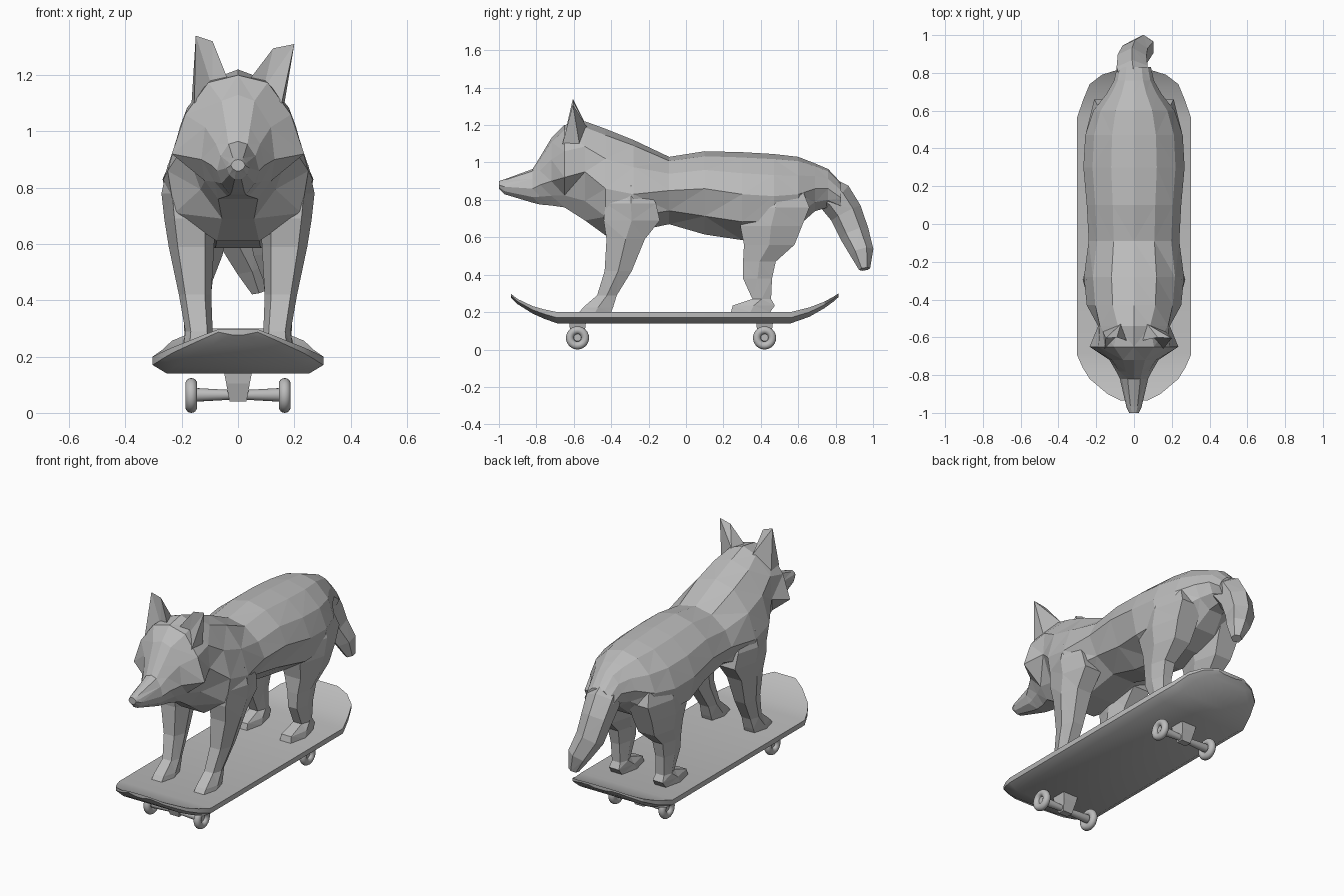
import bpy, bmesh, math
from mathutils import Vector

if "Cube" in bpy.data.objects:
    bpy.data.objects.remove(bpy.data.objects["Cube"], do_unlink=True)

grey = bpy.data.materials.new("plain_grey")
grey.use_nodes = True
grey.diffuse_color = (0.5, 0.5, 0.5, 1)
grey.node_tree.nodes["Principled BSDF"].inputs["Base Color"].default_value = (0.5, 0.5, 0.5, 1)


def finish(name, bm, triangulate=True):
    """Turn a bmesh into a named, flat shaded object."""
    bmesh.ops.recalc_face_normals(bm, faces=bm.faces[:])
    if triangulate:
        bmesh.ops.triangulate(bm, faces=bm.faces[:])
    mesh = bpy.data.meshes.new(name)
    bm.to_mesh(mesh)
    bm.free()
    mesh.materials.append(grey)
    obj = bpy.data.objects.new(name, mesh)
    bpy.context.collection.objects.link(obj)
    return obj


def loft(name, rings, triangulate=True):
    """Skin a row of equal-sized closed rings and cap both ends."""
    bm = bmesh.new()
    rows = [[bm.verts.new(p) for p in ring] for ring in rings]
    n = len(rows[0])
    for a, b in zip(rows, rows[1:]):
        for i in range(n):
            j = (i + 1) % n
            bm.faces.new((a[i], a[j], b[j], b[i]))
    bm.faces.new(rows[0])
    bm.faces.new(rows[-1])
    return finish(name, bm, triangulate)


def body_ring(y, top, bottom, w, mid, low=0.78, high=0.82):
    """Mirrored cross-section: spine, back, flank, widest point, belly."""
    half = [(0.45 * w, top - 0.06 * (top - bottom)),
            (high * w, mid + 0.5 * (top - mid)),
            (w, mid),
            (low * w, mid - 0.6 * (mid - bottom)),
            (0.3 * w, bottom)]
    right = [(x, y, z) for x, z in half]
    left = [(-x, y, z) for x, z in reversed(half)]
    return [(0, y, top)] + right + left


# Head, neck and trunk: y, top, bottom, half width, height of widest point
trunk = [
    (-1.0, 0.9, 0.86, 0.025, 0.88),
    (-0.97, 0.91, 0.83, 0.04, 0.87),
    (-0.82, 0.965, 0.785, 0.075, 0.86),
    (-0.78, 1.03, 0.775, 0.095, 0.88, 0.7),
    (-0.72, 1.13, 0.77, 0.13, 0.9, 0.65, 0.9),
    (-0.65, 1.2, 0.76, 0.235, 0.92, 0.5, 0.8),
    (-0.54, 1.22, 0.69, 0.19, 0.95, 0.7, 0.95),
    (-0.43, 1.18, 0.61, 0.25, 0.86, 0.9),
    (-0.28, 1.12, 0.63, 0.265, 0.83, 0.92),
    (-0.09, 1.03, 0.67, 0.24, 0.85),
    (0.1, 1.06, 0.615, 0.25, 0.86),
    (0.3, 1.055, 0.585, 0.268, 0.83, 0.88),
    (0.47, 1.045, 0.6, 0.258, 0.82, 0.9),
    (0.6, 1.03, 0.66, 0.215, 0.83, 0.9),
    (0.69, 0.995, 0.74, 0.145, 0.86),
    (0.76, 0.965, 0.76, 0.105, 0.86),
    (0.83, 0.89, 0.74, 0.09, 0.81),
]
loft("wolf_body", [body_ring(*s) for s in trunk])

# Tail: hangs down behind and curls to its left
path = [(0, 0.74, 0.85, 0.08), (-0.01, 0.8, 0.81, 0.095), (-0.01, 0.855, 0.73, 0.088),
        (0.005, 0.9, 0.62, 0.08), (0.05, 0.94, 0.52, 0.064), (0.075, 0.955, 0.43, 0.03)]
centres = [Vector(p[:3]) for p in path]
rings = []
for i, c in enumerate(centres):
    t = centres[min(i + 1, len(path) - 1)] - centres[max(i - 1, 0)]
    v = t.cross(Vector((1, 0, 0))).normalized()
    u = v.cross(t).normalized()
    ring = []
    for k in range(6):
        a = math.radians(30 + 60 * k)
        ring.append(c + path[i][3] * (u * math.cos(a) + v * math.sin(a)))
    rings.append(ring)
loft("tail", rings)


def leg_ring(side, z, front, back, inner, outer):
    """Six-sided horizontal slice of a leg."""
    cy, cx = (front + back) / 2, (inner + outer) / 2
    q = (outer - inner) * 0.3
    pts = [(cx - q, front), (cx + q, front), (outer, cy),
           (cx + q, back), (cx - q, back), (inner, cy)]
    return [(side * x, y, z) for x, y in pts]


# Legs: z, front y, back y, inner x, outer x
front_leg = [
    (0.2, -0.57, -0.4, 0.085, 0.195),
    (0.225, -0.55, -0.39, 0.085, 0.195),
    (0.29, -0.475, -0.37, 0.09, 0.187),
    (0.42, -0.435, -0.29, 0.095, 0.21),
    (0.59, -0.425, -0.22, 0.085, 0.246),
    (0.69, -0.44, -0.14, 0.08, 0.262),
    (0.78, -0.43, -0.16, 0.08, 0.272),
    (0.88, -0.37, -0.22, 0.1, 0.25),
]
hind_leg = [
    (0.2, 0.24, 0.45, 0.085, 0.205),
    (0.235, 0.25, 0.475, 0.09, 0.2),
    (0.27, 0.355, 0.455, 0.1, 0.19),
    (0.38, 0.305, 0.46, 0.1, 0.195),
    (0.47, 0.305, 0.48, 0.09, 0.205),
    (0.56, 0.31, 0.58, 0.055, 0.232),
    (0.66, 0.29, 0.62, 0.035, 0.252),
    (0.76, 0.3, 0.66, 0.03, 0.255),
    (0.86, 0.36, 0.62, 0.05, 0.225),
]
for side, word in ((1, "left"), (-1, "right")):
    loft("front_leg_" + word, [leg_ring(side, *s) for s in front_leg])
    loft("hind_leg_" + word, [leg_ring(side, *s) for s in hind_leg])

# Ears: broad hollow-fronted wedges, the left one splayed outward
ears = (("left", 1, (0.2, -0.605, 1.31), (0.125, -0.6, 1.295)),
        ("right", -1, (-0.15, -0.605, 1.34), (-0.09, -0.6, 1.32)))
for word, side, tip, shoulder in ears:
    bm = bmesh.new()
    base = [(0.03, -0.62, 1.17), (0.09, -0.6, 1.15), (0.155, -0.66, 1.1),
            (0.165, -0.57, 1.1), (0.07, -0.53, 1.19)]
    inner, hollow, front, back, rear = [bm.verts.new((side * x, y, z)) for x, y, z in base]
    top, crest = bm.verts.new(tip), bm.verts.new(shoulder)
    for face in ((inner, hollow, crest), (hollow, top, crest), (hollow, front, top),
                 (front, back, top), (back, rear, top), (rear, crest, top),
                 (rear, inner, crest), (inner, rear, back, front, hollow)):
        bm.faces.new(face)
    finish("ear_" + word, bm)


def shade(obj):
    """Smooth the gentle bends and keep hard edges."""
    bpy.context.view_layer.objects.active = obj
    bpy.ops.object.select_all(action="DESELECT")
    obj.select_set(True)
    bpy.ops.object.shade_smooth_by_angle()


# Skateboard deck: y, half width, top height, thickness
deck = [
    (-0.935, 0.07, 0.297, 0.02), (-0.9, 0.14, 0.27, 0.028), (-0.82, 0.235, 0.232, 0.04),
    (-0.76, 0.272, 0.215, 0.05), (-0.69, 0.303, 0.2, 0.06), (0.56, 0.303, 0.2, 0.06),
    (0.66, 0.268, 0.225, 0.05), (0.74, 0.235, 0.256, 0.035), (0.79, 0.17, 0.283, 0.026),
    (0.815, 0.09, 0.3, 0.02),
]
shade(loft("skateboard_deck",
           [[(w, y, z), (-w, y, z), (-w, y, z - 0.5 * t), (0.05 - w, y, z - t),
             (w - 0.05, y, z - t), (w, y, z - 0.5 * t)] for y, w, z, t in deck], False))

# Trucks, axles and wheels
for y, place in ((-0.58, "front"), (0.42, "rear")):
    loft(place + "_truck",
         [[(x, y - d, z), (x, y + d, z), (-x, y + d, z), (-x, y - d, z)]
          for x, d, z in ((0.05, 0.045, 0.145), (0.042, 0.04, 0.105), (0.03, 0.02, 0.04))], False)
    circle = [math.tau * k / 16 for k in range(16)]
    axle = loft(place + "_axle",
                [[(x, y + r * math.cos(a), 0.064 + r * math.sin(a)) for a in circle]
                 for x, r in ((-0.17, 0.02), (-0.145, 0.024), (0, 0.016), (0.145, 0.024), (0.17, 0.02))],
                False)
    shade(axle)
    for x, word in ((0.166, "left"), (-0.166, "right")):
        bpy.ops.mesh.primitive_torus_add(
            major_radius=0.041, minor_radius=0.021, major_segments=24, minor_segments=16,
            location=(x, y, 0.062), rotation=(0, math.pi / 2, 0))
        wheel = bpy.context.object
        wheel.name = f"{place}_wheel_{word}"
        wheel.data.materials.append(grey)
        shade(wheel)
